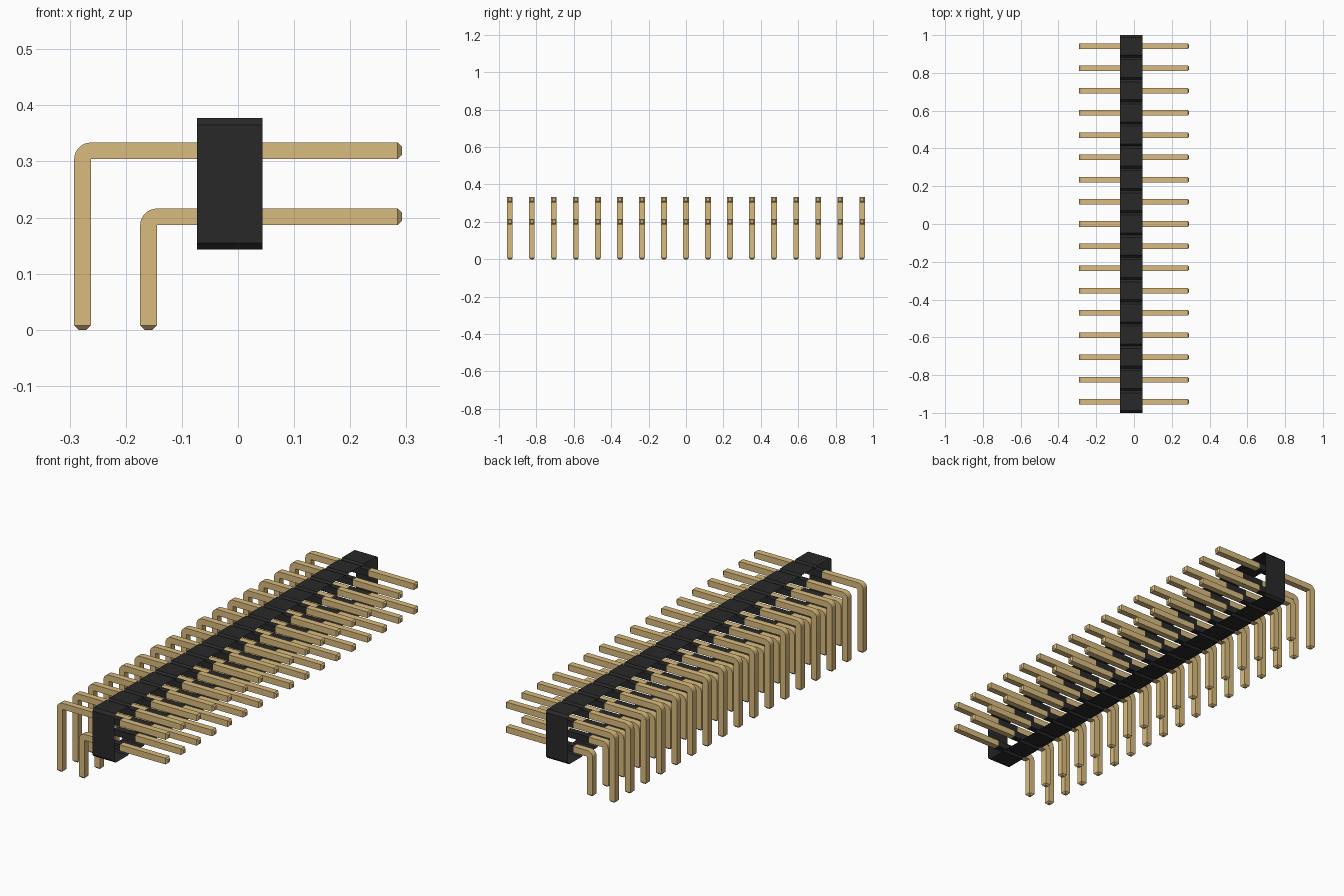
import bpy
import bmesh
from math import sin, cos, pi, radians

cube = bpy.data.objects.get("Cube")
if cube:
    bpy.data.objects.remove(cube, do_unlink=True)

COUNT = 17
PITCH = 2 / COUNT
PIN = 0.0296               # pin thickness
TAPER = PIN / 4            # pin end chamfer
NOTCH = PITCH / 10         # housing corner chamfer
X0, X1 = -0.073, 0.044     # housing depth
Z0, Z1 = 0.143, 0.377      # housing height
TIP = 0.292


def material(name, color, rough):
    m = bpy.data.materials.new(name)
    m.use_nodes = True
    m.diffuse_color = (*color, 1)
    bsdf = m.node_tree.nodes["Principled BSDF"]
    bsdf.inputs["Base Color"].default_value = (*color, 1)
    bsdf.inputs["Roughness"].default_value = rough
    return m


gold = material("pale gold", (0.70, 0.50, 0.21), 0.5)
black = material("black plastic", (0.022, 0.022, 0.022), 0.6)


def loft(name, rings, mat, caps):
    """Skin a row of closed rings into a mesh."""
    bm = bmesh.new()
    loops = [[bm.verts.new(p) for p in ring] for ring in rings]
    for a, b in zip(loops, loops[1:]):
        for i in range(len(a)):
            j = (i + 1) % len(a)
            bm.faces.new((a[i], a[j], b[j], b[i]))
    if caps:
        bm.faces.new(loops[0])
        bm.faces.new(loops[-1])
    bmesh.ops.remove_doubles(bm, verts=bm.verts, dist=1e-5)
    bmesh.ops.recalc_face_normals(bm, faces=bm.faces)
    mesh = bpy.data.meshes.new(name)
    for f in bm.faces:
        f.smooth = caps
    bm.to_mesh(mesh)
    bm.free()
    if caps:
        mesh.set_sharp_from_angle(angle=radians(30))
    mesh.materials.append(mat)
    return mesh


def place(name, mesh, y=0):
    ob = bpy.data.objects.new(name, mesh)
    ob.location.y = y
    bpy.context.collection.objects.link(ob)


# Housing: notched outline, open at both pin faces
top = []
for i in range(COUNT):
    a = -1 + i * PITCH
    b = a + PITCH
    top += [(a, Z1 - NOTCH), (a + NOTCH, Z1), (b - NOTCH, Z1)]
top.append((1, Z1 - NOTCH))
outline = top + [(y, Z0 + Z1 - z) for y, z in reversed(top)]
place("housing", loft("housing", [[(x, y, z) for y, z in outline] for x in (X0, X1)],
                      black, False))


# Bent pin: inner and outer path points with a half width for each section
def pin_mesh(name, outer_x, low_z):
    h = PIN / 2
    xi = outer_x + PIN
    sections = [((xi - TAPER, 0), (outer_x + TAPER, 0), h - TAPER),
                ((xi, TAPER), (outer_x, TAPER), h)]
    for k in range(9):
        a = k / 8 * pi / 2
        sections.append(((xi, low_z), (xi - PIN * cos(a), low_z + PIN * sin(a)), h))
    sections += [((TIP - TAPER, low_z), (TIP - TAPER, low_z + PIN), h),
                 ((TIP, low_z + TAPER), (TIP, low_z + PIN - TAPER), h - TAPER)]
    rings = [[(i[0], -w, i[1]), (i[0], w, i[1]), (o[0], w, o[1]), (o[0], -w, o[1])]
             for i, o, w in sections]
    return loft(name, rings, gold, True)


# Hole lining around each pin inside the housing
def sleeve_mesh(name, low_z):
    g = 0.0005
    h = PIN / 2 + g
    a, b = low_z - g, low_z + PIN + g
    rings = [[(x, -h, a), (x, h, a), (x, h, b), (x, -h, b)] for x in (X0, X1)]
    return loft(name, rings, black, False)


for row, outer_x, low_z in (("upper", -TIP, 0.304), ("lower", -TIP + PITCH, 0.304 - PITCH)):
    pin = pin_mesh(row + "_pin", outer_x, low_z)
    sleeve = sleeve_mesh(row + "_hole_lining", low_z)
    for i in range(COUNT):
        y = -1 + (i + 0.5) * PITCH
        place(f"{row}_pin_{i + 1}", pin, y)
        place(f"{row}_hole_lining_{i + 1}", sleeve, y)
